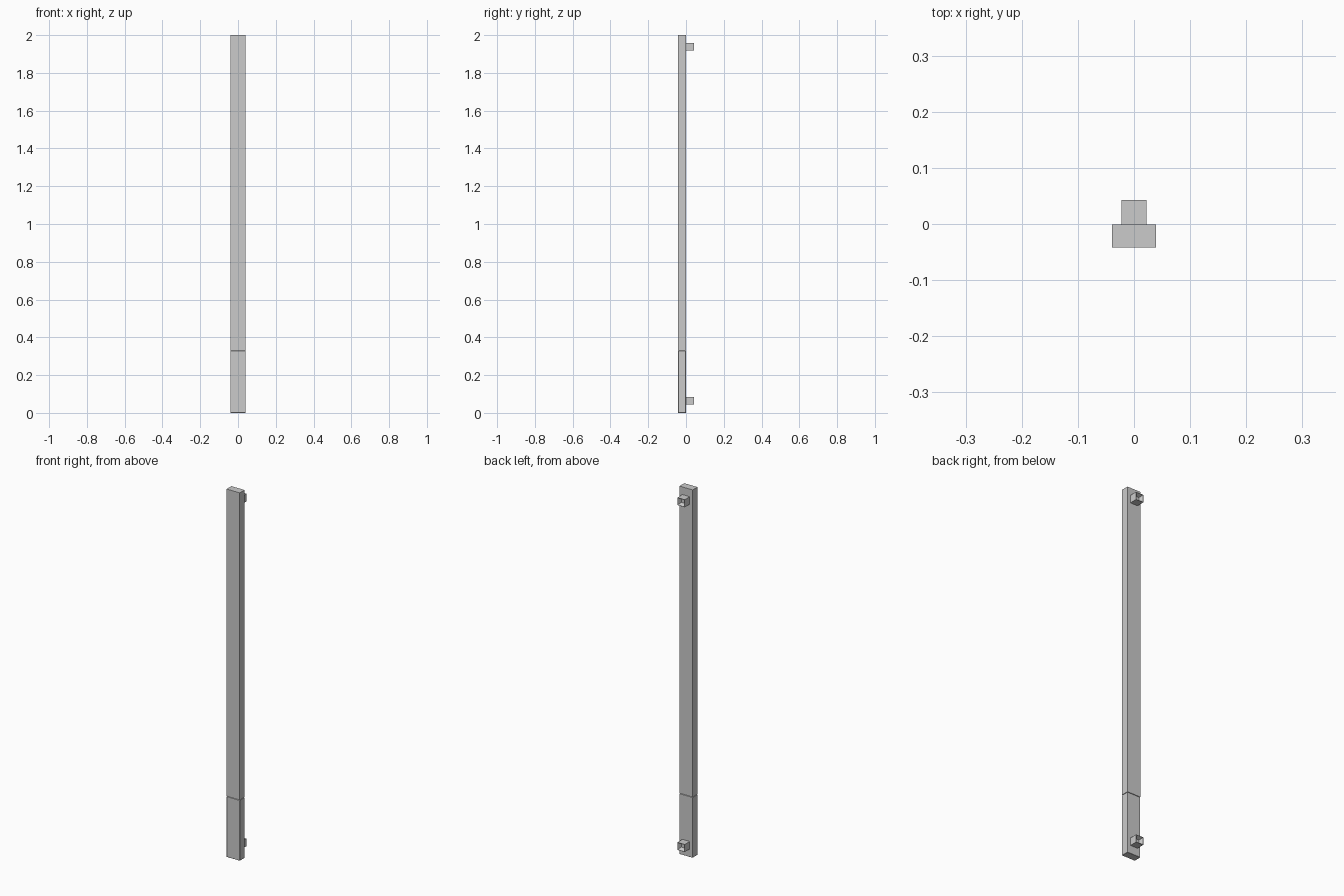
import bpy, bmesh
from mathutils import Vector

if "Cube" in bpy.data.objects:
    bpy.data.objects.remove(bpy.data.objects["Cube"])

FRONT, MID, BACK = -0.0415, -0.0005, 0.0425


def box(name, lo, hi, bevel=0.0, funnel=False):
    lo, hi = Vector(lo), Vector(hi)
    bm = bmesh.new()
    bmesh.ops.create_cube(bm, size=1)
    bmesh.ops.scale(bm, vec=hi - lo, verts=bm.verts)
    bmesh.ops.translate(bm, vec=(lo + hi) / 2, verts=bm.verts)
    if bevel:
        bmesh.ops.bevel(bm, geom=bm.edges[:], offset=bevel, segments=1, affect='EDGES')
    if funnel:
        # tapered socket sunk into the rear face
        bm.normal_update()
        face = max(bm.faces, key=lambda f: f.normal.y)
        bmesh.ops.inset_region(bm, faces=[face], thickness=0.002)
        bmesh.ops.inset_region(bm, faces=[face], thickness=0.012)
        bmesh.ops.translate(bm, vec=(0, -0.02, 0), verts=face.verts)
    mesh = bpy.data.meshes.new(name)
    bm.to_mesh(mesh)
    bm.free()
    obj = bpy.data.objects.new(name, mesh)
    bpy.context.collection.objects.link(obj)
    return obj


# Long bar with end sections split off by fine seams
for name, z0, z1 in (("lower_section", 0, 0.329),
                     ("middle_section", 0.331, 1.67),
                     ("upper_section", 1.67, 2)):
    box(name, (-0.0395, FRONT, z0), (0.0395, MID, z1),
        bevel=0.001 if z0 == 0 else 0)

# Mounting posts on the back
for name, z in (("lower_mount", 0.064), ("upper_mount", 1.938)):
    box(name, (-0.022, MID, z - 0.0205), (0.022, BACK, z + 0.0205), funnel=True)
